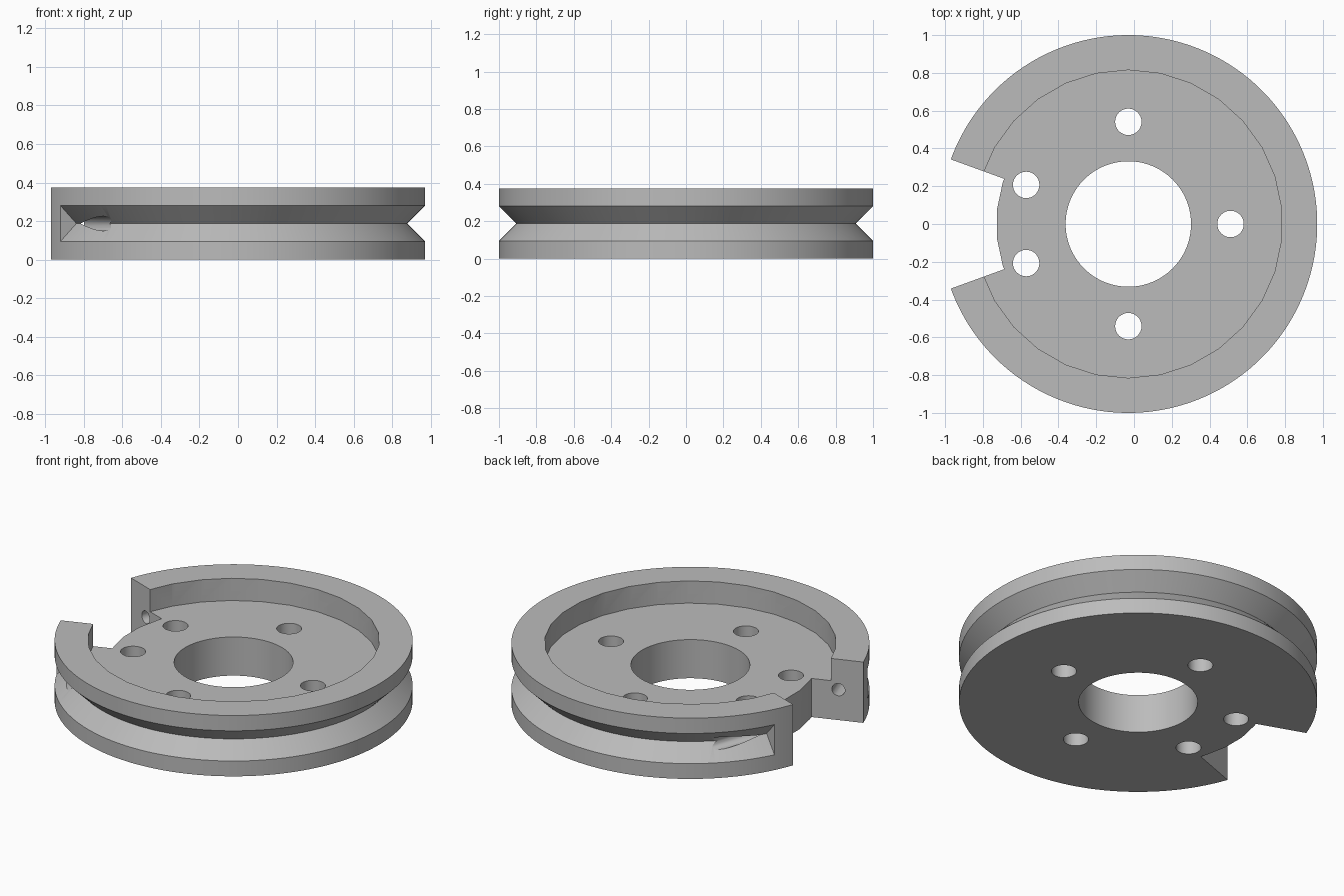
import bpy, bmesh, math
from mathutils import Vector

if "Cube" in bpy.data.objects:
    bpy.data.objects.remove(bpy.data.objects["Cube"])

CX = -0.03            # wheel axis, shifted because the notch trims the left side
H = 0.375             # thickness
MID = H / 2
FLOOR = 0.238         # height of the pocket floor


def polar(r, deg, z):
    a = math.radians(deg)
    return Vector((CX + r * math.cos(a), r * math.sin(a), z))


def lathe(name, profile, angles, closed):
    """Sweep a closed (radius, z) profile through the given angles."""
    bm = bmesh.new()
    rings = [[bm.verts.new(polar(r, a, z)) for r, z in profile] for a in angles]
    n = len(profile)
    pairs = list(zip(rings, rings[1:]))
    if closed:
        pairs.append((rings[-1], rings[0]))
    else:
        bm.faces.new(rings[0])
        bm.faces.new(rings[-1])
    for a, b in pairs:
        for i in range(n):
            j = (i + 1) % n
            bm.faces.new((a[i], a[j], b[j], b[i]))
    bmesh.ops.recalc_face_normals(bm, faces=bm.faces)
    me = bpy.data.meshes.new(name)
    bm.to_mesh(me)
    bm.free()
    ob = bpy.data.objects.new(name, me)
    bpy.context.collection.objects.link(ob)
    return ob


def rod(name, start, end, radius, sides, spin=0.0):
    """Cylinder between two points."""
    d = end - start
    bpy.ops.mesh.primitive_cylinder_add(vertices=sides, radius=radius, depth=d.length,
                                        location=(start + end) / 2)
    ob = bpy.context.object
    ob.name = name
    ob.rotation_euler = d.to_track_quat('Z', 'Y').to_euler()
    if spin:
        ob.rotation_euler = (0, 0, spin)
    return ob


# wheel ring with the central bore
wheel = lathe("grooved_wheel", [(0.332, 0), (1, 0), (1, H), (0.332, H)],
              [2 * i for i in range(180)], True)

cutters = []
# round pocket in the top, 30 sided
cutters.append(rod("pocket_cutter", Vector((CX, 0, FLOOR)), Vector((CX, 0, H + 0.2)),
                   0.815, 30, math.radians(12)))
# V groove around the rim, stopping short of the notch
cutters.append(lathe("groove_cutter",
                     [(0.907, MID), (1.05, MID + 0.143), (1.05, MID - 0.143)],
                     [-153 + 2 * i for i in range(154)], False))
# wedge notch through the rim
cutters.append(lathe("notch_cutter", [(0.70, -0.1), (1.2, -0.1), (1.2, H + 0.1), (0.70, H + 0.1)],
                     [160, 162, 174, 186, 198, 200], False))
# bolt holes
for x, y in [(0.541, 0), (0, 0.541), (0, -0.541), (-0.541, 0.207), (-0.541, -0.207)]:
    cutters.append(rod("bolt_hole_cutter", Vector((CX + x, y, -0.1)),
                       Vector((CX + x, y, H + 0.1)), 0.07, 32))
# cord holes from the notch walls into the groove
for s in (1, -1):
    p = polar(0.856, s * 160, MID)
    a = math.radians(s * (160 - 90))
    d = Vector((math.cos(a), math.sin(a), 0))
    cutters.append(rod("cord_hole_cutter", p - d * 0.06, p + d * 0.7, 0.038, 24))

# cut everything out of the wheel
bpy.context.view_layer.objects.active = wheel
for c in cutters:
    c.hide_render = True
    m = wheel.modifiers.new("cut", 'BOOLEAN')
    m.operation = 'DIFFERENCE'
    m.solver = 'EXACT'
    m.object = c
    bpy.ops.object.modifier_apply(modifier=m.name)
for c in cutters:
    bpy.data.objects.remove(c, do_unlink=True)

# single grey metal
mat = bpy.data.materials.new("grey_metal")
mat.diffuse_color = (0.5, 0.5, 0.5, 1)
mat.use_nodes = True
mat.node_tree.nodes["Principled BSDF"].inputs["Base Color"].default_value = mat.diffuse_color
wheel.data.materials.clear()
wheel.data.materials.append(mat)
for p in wheel.data.polygons:
    p.material_index = 0

bpy.ops.object.select_all(action='DESELECT')
wheel.select_set(True)
bpy.context.view_layer.objects.active = wheel
bpy.ops.object.shade_smooth_by_angle(angle=math.radians(20))
